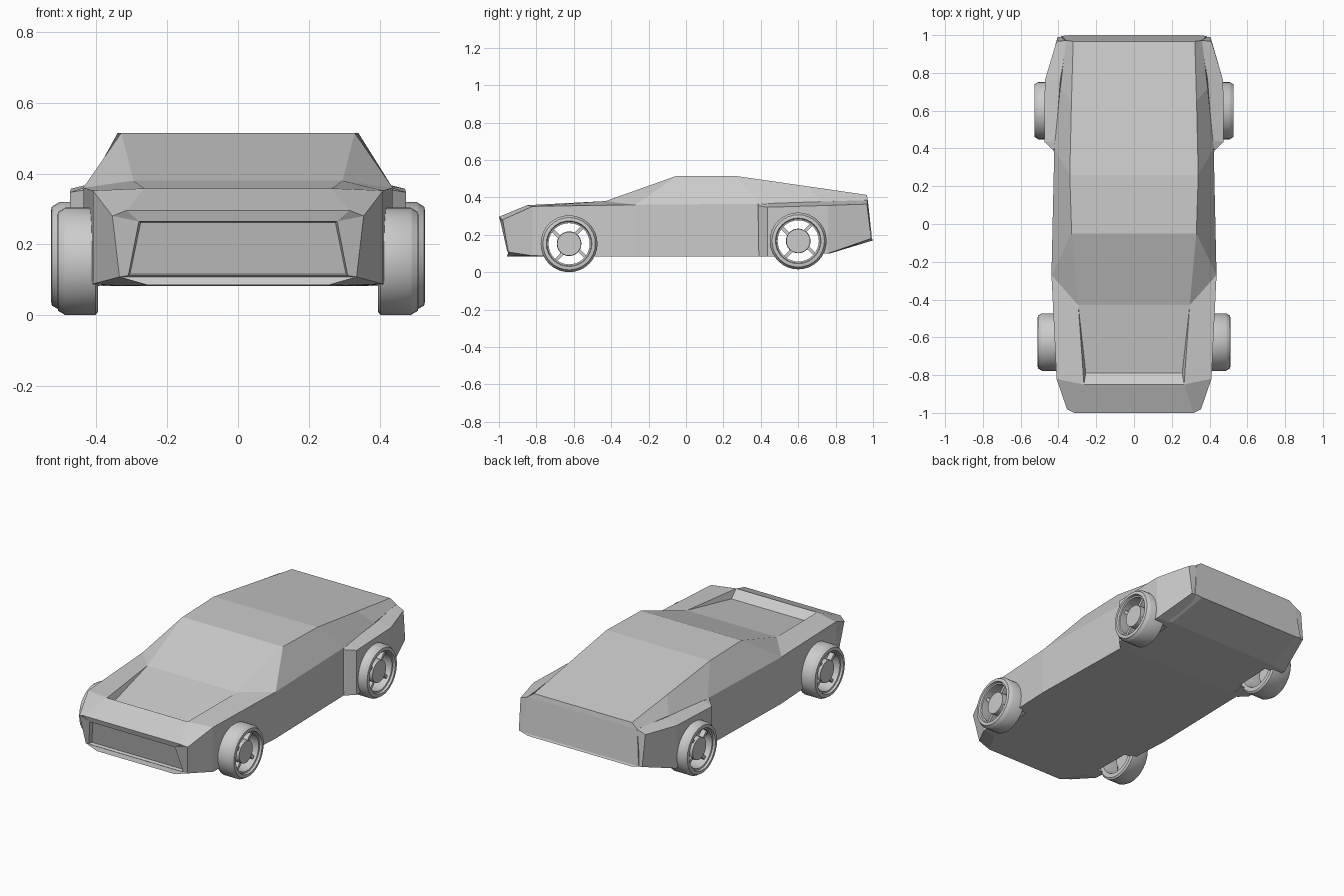
import bpy, bmesh
from math import cos, sin, pi, hypot
from mathutils import Matrix

if "Cube" in bpy.data.objects:
    bpy.data.objects.remove(bpy.data.objects["Cube"])

FRONT, REAR = (-0.625, 0.152), (0.6, 0.167)   # wheel centres (y, z)
ARCH = 0.136


def flip(p):
    return (-p[0], p[1], p[2])


class Shell:
    """Collects faces by corner position, welding shared corners."""
    def __init__(self):
        self.bm, self.v = bmesh.new(), {}

    def face(self, *pts):
        vs = []
        for p in pts:
            k = tuple(round(c, 4) for c in p)
            if k not in self.v:
                self.v[k] = self.bm.verts.new(k)
            if self.v[k] not in vs:
                vs.append(self.v[k])
        if len(vs) > 2:
            self.bm.faces.new(vs)

    def both(self, *pts):
        self.face(*pts)
        self.face(*[flip(p) for p in reversed(pts)])

    def across(self, a, b):
        self.face(a, b, flip(b), flip(a))

    def done(self, name):
        bmesh.ops.recalc_face_normals(self.bm, faces=self.bm.faces)
        return make(name, self.bm)


def make(name, bm):
    me = bpy.data.meshes.new(name)
    bm.to_mesh(me)
    bm.free()
    ob = bpy.data.objects.new(name, me)
    bpy.context.collection.objects.link(ob)
    return ob


# Body: stations from nose to tail, each bottom / sill / shoulder / top
stations = [
    [(.255, -.957, .085), (.335, -.95, .108), (.355, -.98, .28), (.315, -1, .296)],
    [(.33, -.82, .083), (.41, -.82, .088), (.41, -.82, .352), (.265, -.85, .358)],
    [(.40, -.27, .083), (.437, -.27, .083), (.437, -.27, .36), (.295, -.43, .38)],
    [(.40, -.27, .083), (.437, -.27, .083), (.437, -.27, .36), (.33, -.05, .515)],
    [(.39, .40, .083), (.422, .40, .083), (.422, .40, .366), (.34, .26, .515)],
    [(.37, .77, .10), (.405, .77, .105), (.39, .72, .377), (.331, .65, .459)],
    [(.34, 1, .17), (.385, .995, .18), (.36, .972, .385), (.322, .967, .413)],
]
body = Shell()
for i, (a, b) in enumerate(zip(stations, stations[1:])):
    for j in range(3):
        body.both(a[j], b[j], b[j + 1], a[j + 1])
    body.across(a[0], b[0])
    if i == 1:
        # sunken bonnet panel, deepest at the front
        d = (.255, -.79, .322)
        body.across(a[3], d)
        body.across(d, b[3])
        body.both(a[3], d, b[3])
    else:
        body.across(a[3], b[3])
for p, q in zip(stations[-1], stations[-1][1:]):   # tail panel
    body.across(p, q)

# Nose panel with recessed grille
b, l, s, t = stations[0]
gt, gb = (.28, -.991, .265), (.31, -.956, .112)
rt, rb = (.275, -.968, .262), (.305, -.936, .116)
body.across(t, gt)
body.both(t, s, gt)
body.both(s, l, gb, gt)
body.across(gb, l)
body.across(l, b)
body.across(gt, rt)
body.across(rb, gb)
body.both(gt, gb, rb, rt)
body.across(rt, rb)
body_ob = body.done("body")

# Flared rear fenders: inner top / outer top / outer bottom / inner bottom
fend = [
    [(.425, .385, .366), (.427, .39, .355), (.427, .39, .083), (.38, .385, .083)],
    [(.415, .44, .368), (.475, .435, .347), (.475, .435, .083), (.38, .44, .083)],
    [(.39, .76, .378), (.472, .76, .357), (.465, .76, .10), (.37, .76, .10)],
    [(.355, .972, .386), (.41, .967, .364), (.405, .99, .18), (.34, .99, .172)],
]
fender = Shell()
for a, b in zip(fend, fend[1:]):
    for j in range(4):
        k = (j + 1) % 4
        fender.both(a[j], b[j], b[k], a[k])
fender.both(*fend[0])
fender.both(*fend[-1])
fender_ob = fender.done("rear_fenders")

# Wheel openings: cut, then strip the cut walls so the shell stays open
bm = bmesh.new()
for y, z in (FRONT, REAR):
    for sx in (-1, 1):
        bmesh.ops.create_cone(bm, cap_ends=True, segments=16, radius1=ARCH, radius2=ARCH, depth=.24,
                              matrix=Matrix.Translation((sx * .48, y, z)) @ Matrix.Rotation(pi / 2, 4, 'Y'))
cutter = make("arch_cutter", bm)
cutter.hide_render = True
for ob in (body_ob, fender_ob):
    m = ob.modifiers.new("arches", 'BOOLEAN')
    m.object, m.operation, m.solver = cutter, 'DIFFERENCE', 'EXACT'
    dg = bpy.context.evaluated_depsgraph_get()
    me = bpy.data.meshes.new_from_object(ob.evaluated_get(dg))
    ob.modifiers.clear()
    ob.data = me
    bm = bmesh.new()
    bm.from_mesh(me)
    walls = [f for f in bm.faces if any(
        all(hypot(v.co.y - y, v.co.z - z) < ARCH + .002 for v in f.verts) for y, z in (FRONT, REAR))]
    bmesh.ops.delete(bm, geom=walls, context='FACES')
    bm.to_mesh(me)
    bm.free()
bpy.data.objects.remove(cutter)


# Wheels: lathed tyre and rim ring, hub disc and four blade spokes
def wheel(name, side, x0, x1, y, z, r, n=32):
    bm = bmesh.new()
    w = x1 - x0
    prof = [(0, r - .035), (0, r - .01), (.008, r), (w - .022, r), (w - .016, r - .004), (w - .002, r - .012),
            (w, r - .022), (w, r - .03), (w - .012, r - .034), (w - .014, r - .042), (.02, r - .042)]
    rings = [[bm.verts.new((x, q * cos(2 * pi * i / n), q * sin(2 * pi * i / n))) for i in range(n)]
             for x, q in prof]
    for k in range(len(rings)):
        a, b = rings[k - 1], rings[k]
        for i in range(n):
            j = (i + 1) % n
            bm.faces.new((a[i], a[j], b[j], b[i]))
    bmesh.ops.create_cone(bm, cap_ends=True, segments=24, radius1=.066, radius2=.064, depth=.04,
                          matrix=Matrix.Translation((w - .04, 0, 0)) @ Matrix.Rotation(pi / 2, 4, 'Y'))
    for i in range(4):
        mat = (Matrix.Rotation(pi / 4 + i * pi / 2, 4, 'X') @ Matrix.Translation((w - .045, .085, .012))
               @ Matrix.Diagonal((.03, .06, .018, 1)))
        bmesh.ops.create_cube(bm, size=1, matrix=mat)
    bmesh.ops.transform(bm, verts=bm.verts, matrix=Matrix.Translation((side * x0, y, z))
                        @ Matrix.Diagonal((side, 1, 1, 1)))
    bmesh.ops.recalc_face_normals(bm, faces=bm.faces)
    ob = make(name, bm)
    bpy.ops.object.select_all(action='DESELECT')
    ob.select_set(True)
    bpy.context.view_layer.objects.active = ob
    bpy.ops.object.shade_smooth_by_angle(angle=0.6)


for side, tag in ((-1, "left"), (1, "right")):
    wheel("front_wheel_" + tag, side, .395, .51, *FRONT, .152)
    wheel("rear_wheel_" + tag, side, .395, .528, *REAR, .152)
